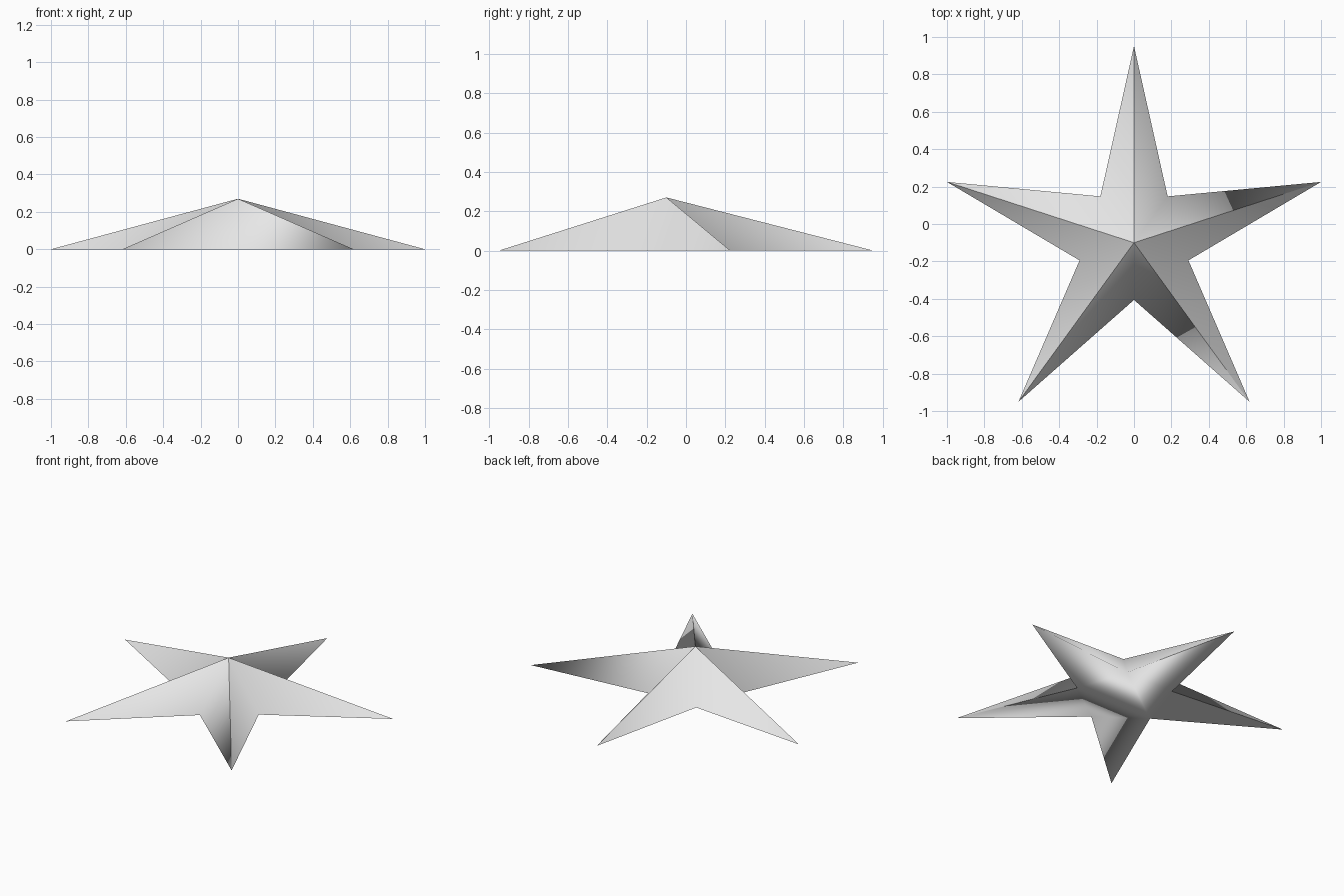
import bpy
import bmesh
from math import cos, sin, radians

cube = bpy.data.objects.get("Cube")
if cube:
    bpy.data.objects.remove(cube, do_unlink=True)

TIP_RADIUS = 1.0515
VALLEY_RADIUS = 0.306
HEIGHT = 0.27
CENTRE_Y = -0.1

# Single grey finish
grey = bpy.data.materials.new("light_grey")
grey.use_nodes = True
colour = (0.8, 0.8, 0.8, 1)
grey.diffuse_color = colour
grey.node_tree.nodes["Principled BSDF"].inputs["Base Color"].default_value = colour

bm = bmesh.new()


def rim_point(radius, degrees):
    a = radians(degrees)
    return bm.verts.new((radius * cos(a), CENTRE_Y + radius * sin(a), 0))


# Star outline, alternating tips and valleys, counter-clockwise from the left tip
rim = []
for i in range(5):
    rim.append(rim_point(TIP_RADIUS, 18 + 72 * i))
    rim.append(rim_point(VALLEY_RADIUS, 54 + 72 * i))
apex = bm.verts.new((0, CENTRE_Y, HEIGHT))

# Sloping facets and flat base
for i, v in enumerate(rim):
    bm.faces.new((v, rim[(i + 1) % len(rim)], apex))
bm.faces.new(rim[::-1])
for face in bm.faces:
    face.smooth = True

# Crisp ridges and base edges, soft valleys; two base edges stay soft
soft_base = {0, 7}
for i, v in enumerate(rim):
    if i % 2 == 0:
        bm.edges.get((v, apex)).smooth = False
    bm.edges.get((v, rim[(i + 1) % len(rim)])).smooth = i in soft_base

bm.normal_update()
mesh = bpy.data.meshes.new("star")
bm.to_mesh(mesh)
bm.free()
mesh.materials.append(grey)
star = bpy.data.objects.new("star", mesh)
bpy.context.collection.objects.link(star)
